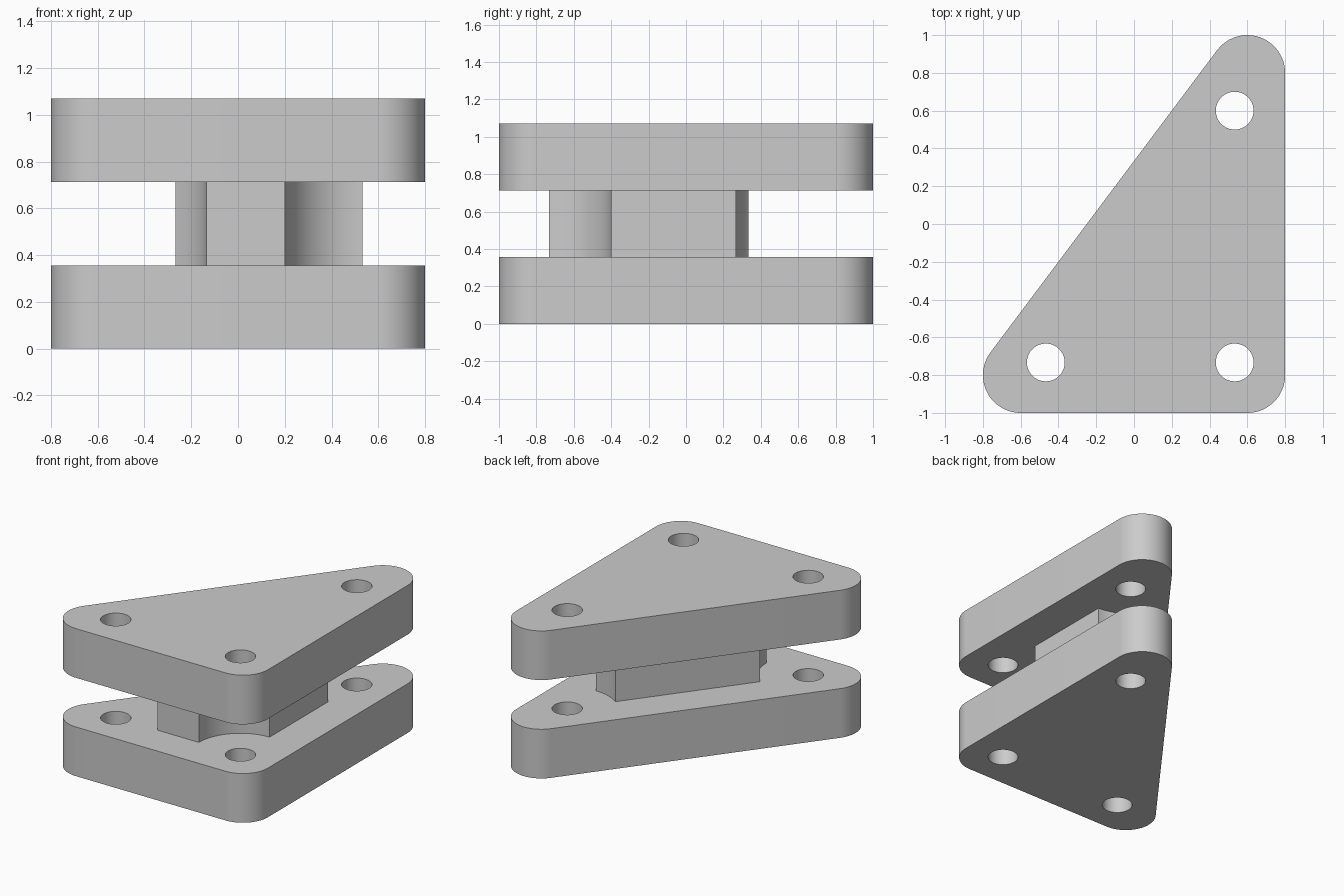
import bpy
import bmesh
from math import atan2, cos, sin, pi, tau
from mathutils import Vector

if "Cube" in bpy.data.objects:
    bpy.data.objects.remove(bpy.data.objects["Cube"])

THICK = 0.3565
CORNERS = [Vector(p) for p in ((-0.6, -0.8), (0.6, -0.8), (0.6, 0.8))]
HOLES = [Vector(p) for p in ((-0.467, -0.733), (0.533, -0.733), (0.533, 0.6))]

grey = bpy.data.materials.new("light grey")
grey.use_nodes = True
grey.diffuse_color = (0.6, 0.6, 0.6, 1)
grey.node_tree.nodes["Principled BSDF"].inputs["Base Color"].default_value = grey.diffuse_color


def arc(centre, radius, start, end, steps=24):
    """Points on an arc going the short way between two directions."""
    a = atan2(start.y, start.x)
    sweep = (atan2(end.y, end.x) - a + pi) % tau - pi
    return [centre + radius * Vector((cos(a + sweep * i / steps), sin(a + sweep * i / steps)))
            for i in range(steps + 1)]


def circle(centre, radius, steps=64):
    return [centre + radius * Vector((cos(tau * i / steps), sin(tau * i / steps)))
            for i in range(steps)]


def neighbours(points):
    """Each point with the directions of the edges arriving and leaving."""
    for i, p in enumerate(points):
        yield p, p - points[i - 1], points[(i + 1) % len(points)] - p


def outward(edge):
    return Vector((edge.y, -edge.x))


def slab(name, loops, bottom):
    """Fill closed outlines (inner ones become holes) and extrude upward."""
    bm = bmesh.new()
    edges = []
    for loop in loops:
        verts = [bm.verts.new((p.x, p.y, bottom)) for p in loop]
        edges += [bm.edges.new((verts[i - 1], v)) for i, v in enumerate(verts)]
    bmesh.ops.triangle_fill(bm, edges=edges, use_beauty=True, normal=(0, 0, 1))
    result = bmesh.ops.extrude_face_region(bm, geom=bm.faces[:])
    top = [g for g in result["geom"] if isinstance(g, bmesh.types.BMVert)]
    bmesh.ops.translate(bm, verts=top, vec=(0, 0, THICK))
    bmesh.ops.recalc_face_normals(bm, faces=bm.faces[:])
    mesh = bpy.data.meshes.new(name)
    bm.to_mesh(mesh)
    bm.free()
    mesh.materials.append(grey)
    obj = bpy.data.objects.new(name, mesh)
    bpy.context.collection.objects.link(obj)
    bpy.ops.object.select_all(action="DESELECT")
    obj.select_set(True)
    bpy.context.view_layer.objects.active = obj
    bpy.ops.object.shade_smooth_by_angle(angle=pi / 6)


# Rounded triangular plates with three bolt holes
outline = [q for p, came, goes in neighbours(CORNERS)
           for q in arc(p, 0.2, outward(came), outward(goes))]
plate = [outline] + [circle(h, 0.1) for h in HOLES]
slab("bottom_plate", plate, 0)
slab("top_plate", plate, 2 * THICK)

# Spacer core, its corners scooped out around the bolt holes
core = [q for p, came, goes in neighbours(HOLES)
        for q in arc(p, 0.333, -came, goes)]
slab("spacer_core", [core], THICK)
